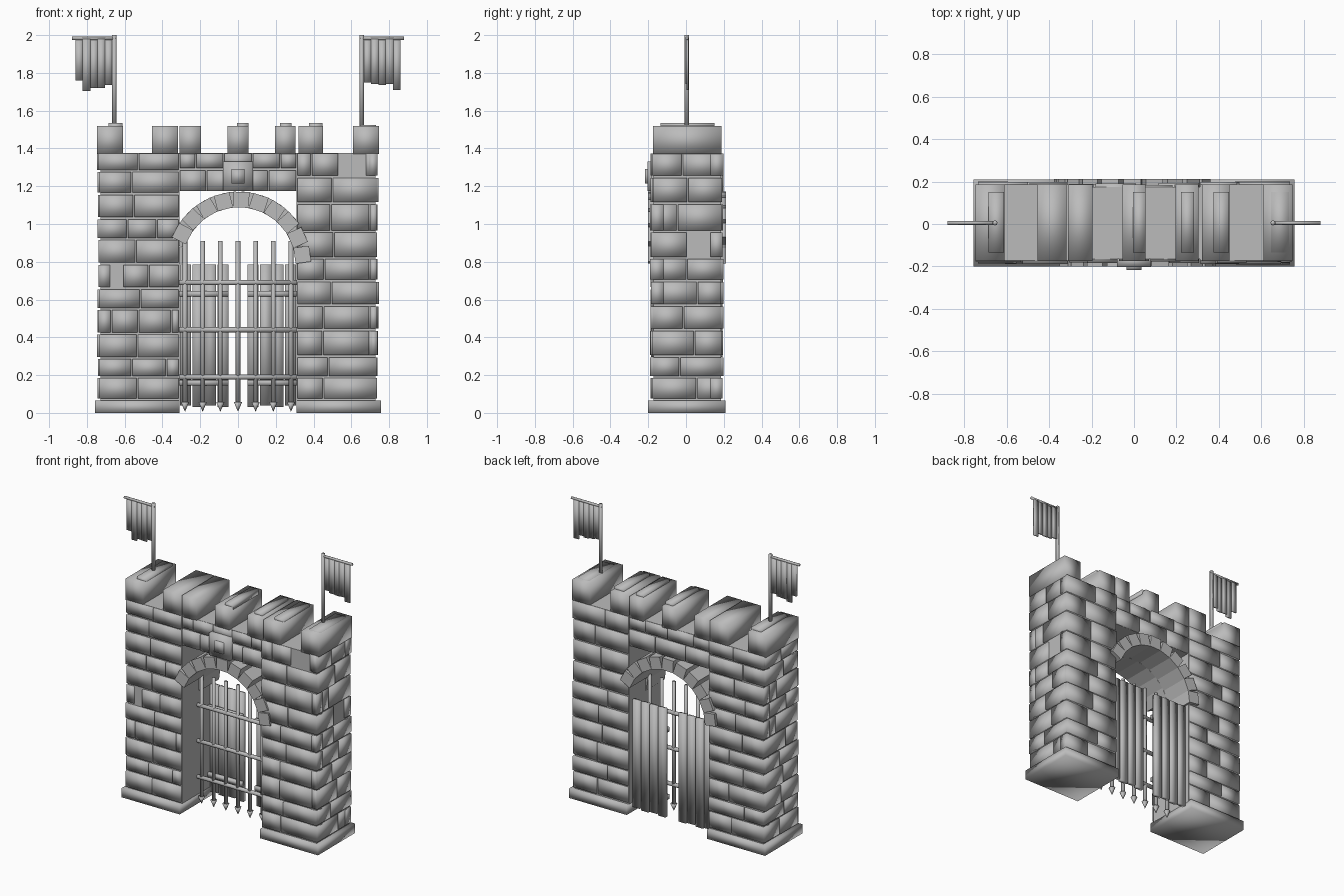
import bpy, bmesh, math, random
from mathutils import Matrix, Vector

random.seed(4)
if "Cube" in bpy.data.objects:
    bpy.data.objects.remove(bpy.data.objects["Cube"], do_unlink=True)

# One plain stone grey for everything
stone = bpy.data.materials.new("stone_grey")
stone.use_nodes = True
stone.diffuse_color = (0.5, 0.5, 0.5, 1)
bsdf = next(n for n in stone.node_tree.nodes if n.type == "BSDF_PRINCIPLED")
bsdf.inputs["Base Color"].default_value = stone.diffuse_color
bsdf.inputs["Roughness"].default_value = 0.8


def box(bm, x, y, z, turn=None):
    """Box from (min, max) pairs, optionally transformed."""
    size = Vector((x[1] - x[0], y[1] - y[0], z[1] - z[0], 1))
    mid = Vector((sum(x) / 2, sum(y) / 2, sum(z) / 2))
    m = Matrix.Translation(mid) @ Matrix.Diagonal(size)
    bmesh.ops.create_cube(bm, size=1, matrix=turn @ m if turn else m)


def rod(bm, a, b, r1, r2=None, sides=8):
    """Round bar or cone between two points."""
    a, b = Vector(a), Vector(b)
    rot = (b - a).to_track_quat("Z", "Y").to_matrix().to_4x4()
    bmesh.ops.create_cone(bm, cap_ends=True, segments=sides, radius1=r1,
                          radius2=r1 if r2 is None else r2, depth=(b - a).length,
                          matrix=Matrix.Translation((a + b) / 2) @ rot)


def finish(bm, name, smooth=True):
    bmesh.ops.recalc_face_normals(bm, faces=bm.faces)
    for f in bm.faces:
        f.smooth = smooth
    mesh = bpy.data.meshes.new(name)
    bm.to_mesh(mesh)
    bm.free()
    mesh.materials.append(stone)
    obj = bpy.data.objects.new(name, mesh)
    bpy.context.collection.objects.link(obj)


def single(name, x, y, z, smooth=True):
    bm = bmesh.new()
    box(bm, x, y, z)
    finish(bm, name, smooth)


def courses(bm, span, rows, face, axis, splits=None, skip=()):
    """Lay rows of bricks on a wall plane at signed position face."""
    sign = 1 if face > 0 else -1
    u0, u1 = span
    for r, (z0, z1) in enumerate(zip(rows, rows[1:])):
        if splits:
            cuts = splits[r]
        else:
            cuts = [(0.42 if r % 2 else 0.58) + random.uniform(-0.08, 0.08)]
        cuts = [0] + list(cuts) + [1]
        for i, (a, b) in enumerate(zip(cuts, cuts[1:])):
            if (r, i) in skip:
                continue
            along = (u0 + a * (u1 - u0) + 0.004, u0 + b * (u1 - u0) - 0.004)
            out = face - sign * random.uniform(0, 0.012)
            depth = tuple(sorted((out, face - sign * 0.07)))
            height = (z0 + 0.006, z1 - 0.006)
            if axis == "y":
                box(bm, along, depth, height)
            else:
                box(bm, depth, along, height)


# Towers: plinth, core and brick courses on the three outer faces
rows_r = [.07, .19, .30, .44, .57, .70, .82, .96, 1.11, 1.25, 1.38]
rows_l = [.07, .19, .29, .42, .55, .66, .79, .92, 1.03, 1.16, 1.28, 1.38]
front_l = [[.48], [.41, .84], [.48], [.16, .49, .9], [.52], [.3, .62],
           [.46], [.36, .72], [.44], [.41], [.49]]
front_r = [[.33], [.39], [.32, .9], [.33, .9], [.43], [.34, .9],
           [.46], [.42, .9], [.44], [.18, .52, .88]]
for s, side, rows, front, gap, side_gap in (
        (-1, "right", rows_l, front_l, (5, 0), ()),
        (1, "left", rows_r, front_r, (9, 2), ((6, 1),))):
    def span(a, b):
        return tuple(sorted((s * a, s * b)))
    single(side + "_plinth", span(.31, .757), (-.2, .21), (0, .065))
    single(side + "_tower_core", span(.31, .728), (-.172, .185), (.06, 1.375), False)
    bm = bmesh.new()
    courses(bm, span(.31, .74), rows, -.19, "y", front, (gap,))
    courses(bm, span(.31, .74), rows, .2, "y")
    courses(bm, (-.18, .19), rows, s * .747, "x", None, side_gap)
    finish(bm, side + "_tower_bricks")

# Wall over the gateway
single("lintel_core", (-.31, .31), (-.165, .175), (1.175, 1.375), False)
bm = bmesh.new()
top_rows = [1.17, 1.29, 1.38]
courses(bm, (-.31, .31), top_rows, -.185, "y", [[.23, .5, .76], [.14, .38, .62, .86]])
courses(bm, (-.31, .31), top_rows, .195, "y", [[.3, .68], [.2, .52, .8]])
finish(bm, "lintel_bricks")

# Plaque above the arch
single("plaque", (-.08, .08), (-.203, -.15), (1.175, 1.33))
single("plaque_boss", (-.035, .035), (-.216, -.18), (1.215, 1.29))

# Arch blocks: front ring and a mirrored back ring
STEP, BLOCKS = 16, 10
half = .3 * math.tan(math.radians(STEP / 2))
for name, first, depth in (("front_arch", 0, (-.2, .005)), ("back_arch", 20, (.005, .212))):
    bm = bmesh.new()
    for i in range(BLOCKS):
        angle = math.radians(first + STEP * (i + .5))
        turn = Matrix.Translation((0.005, 0, .79)) @ Matrix.Rotation(-angle, 4, "Y")
        box(bm, (.297, .38), depth, (-half, half), turn)
    finish(bm, name, False)

# Battlements and their loose cap slabs
bm = bmesh.new()
for x in ((-.747, -.61), (-.455, -.318), (-.31, -.195), (-.055, .055),
          (.195, .305), (.32, .45), (.61, .747)):
    box(bm, x, (-.175, .187), (1.37, 1.518))
finish(bm, "battlements")
bm = bmesh.new()
for x in ((-.685, -.612), (-.005, .055), (.222, .282), (.375, .447), (.645, .73)):
    box(bm, x, (-.135, .15), (1.5, 1.524 if x[0] > .6 else 1.535))
finish(bm, "cap_slabs")

# Portcullis: spiked uprights and cross bars
bm = bmesh.new()
for i in range(-3, 4):
    x = i * .0935
    rod(bm, (x, 0, .05), (x, 0, .91), .012)
    rod(bm, (x, 0, .058), (x, 0, .008), .022, .001)
for z in (.19, .44, .69):
    rod(bm, (-.315, 0, z), (.315, 0, z), .014)
finish(bm, "portcullis")

# Plank doors with rails on the inner side
for s, side in ((-1, "right"), (1, "left")):
    bm = bmesh.new()
    for i in range(4):
        x = sorted((s * (.05 + .066 * i), s * (.108 + .066 * i)))
        box(bm, x, (.13, .155), (.03 + .008 * (i % 2), .785))
    for z in (.16, .63):
        box(bm, sorted((s * .05, s * .31)), (.108, .132), (z - .015, z + .015))
    finish(bm, side + "_door")

# Banners: pole, cross bar and ragged cloth strips
for s, side, lows in ((-1, "right", (1.735, 1.72, 1.72, 1.705, 1.76)),
                      (1, "left", (1.75, 1.74, 1.735, 1.74, 1.71))):
    bm = bmesh.new()
    rod(bm, (s * .655, .005, 1.5), (s * .655, .005, 2), .012)
    rod(bm, (s * .645, .005, 1.983), (s * .88, .005, 1.983), .009)
    finish(bm, side + "_banner_pole")
    bm = bmesh.new()
    for i, low in enumerate(lows):
        x = sorted((s * (.665 + .039 * i), s * (.705 + .039 * i)))
        y = .003 if i % 2 else .007
        box(bm, x, (y - .005, y + .005), (low, 1.98))
    finish(bm, side + "_banner_cloth")
